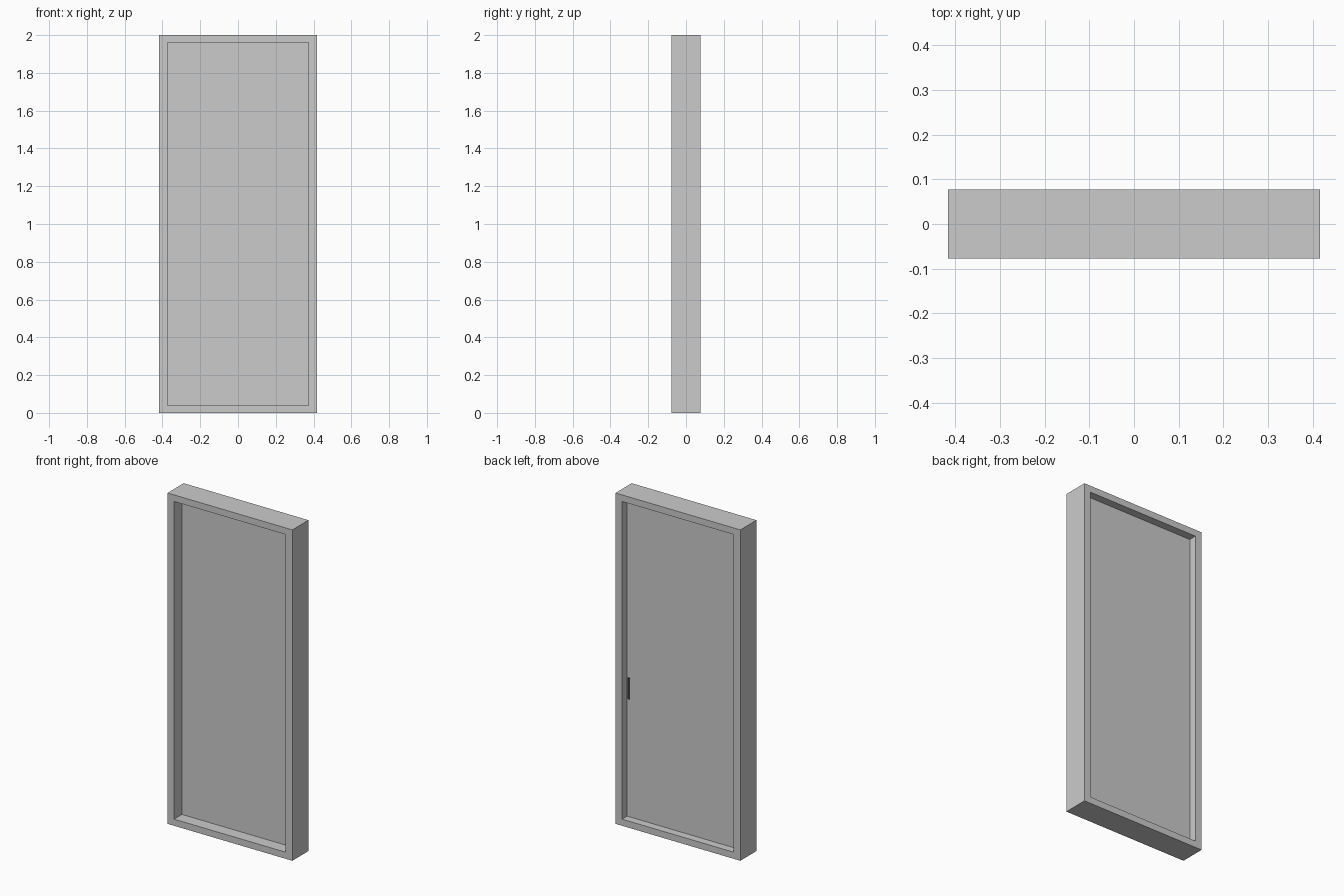
import bpy, bmesh

if "Cube" in bpy.data.objects:
    bpy.data.objects.remove(bpy.data.objects["Cube"])

W, D, H = 0.417, 0.077, 2.0        # outer half width, half depth, height
IW, Z0, Z1 = 0.373, 0.04, 1.96     # opening half width, bottom, top


def finish(name, bm):
    bmesh.ops.recalc_face_normals(bm, faces=bm.faces)
    mesh = bpy.data.meshes.new(name)
    bm.to_mesh(mesh)
    bm.free()
    obj = bpy.data.objects.new(name, mesh)
    bpy.context.collection.objects.link(obj)
    return obj


def box(name, x, y, z):
    bm = bmesh.new()
    bmesh.ops.create_cube(bm, size=1)
    for v in bm.verts:
        v.co = [(lo + hi) / 2 + c * (hi - lo) for c, (lo, hi) in zip(v.co, (x, y, z))]
    return finish(name, bm)


# Door frame: rectangular ring, extruded front to back
bm = bmesh.new()
rings = []
for hw, lo, hi in ((W, 0, H), (IW, Z0, Z1)):
    rings.append([bm.verts.new((x, -D, z))
                  for x, z in ((-hw, lo), (hw, lo), (hw, hi), (-hw, hi))])
outer, inner = rings
faces = [bm.faces.new((outer[i], outer[(i + 1) % 4], inner[(i + 1) % 4], inner[i]))
         for i in range(4)]
bmesh.ops.dissolve_degenerate(bm, dist=1e-6, edges=bm.edges)
ext = bmesh.ops.extrude_face_region(bm, geom=faces, use_keep_orig=True)
new_verts = [g for g in ext["geom"] if isinstance(g, bmesh.types.BMVert)]
bmesh.ops.translate(bm, verts=new_verts, vec=(0, 2 * D, 0))
finish("door_frame", bm)

# Door panel set inside the opening
box("door_panel", (-IW, IW), (-0.002, 0.029), (Z0, Z1))

# Small dark pull on the back, beside the jamb
pull = box("door_pull", (0.353, 0.367), (0.027, 0.033), (0.75, 0.88))
mat = bpy.data.materials.new("dark_metal")
mat.diffuse_color = (0.04, 0.04, 0.04, 1)
mat.use_nodes = True
mat.node_tree.nodes["Principled BSDF"].inputs["Base Color"].default_value = mat.diffuse_color
pull.data.materials.append(mat)
